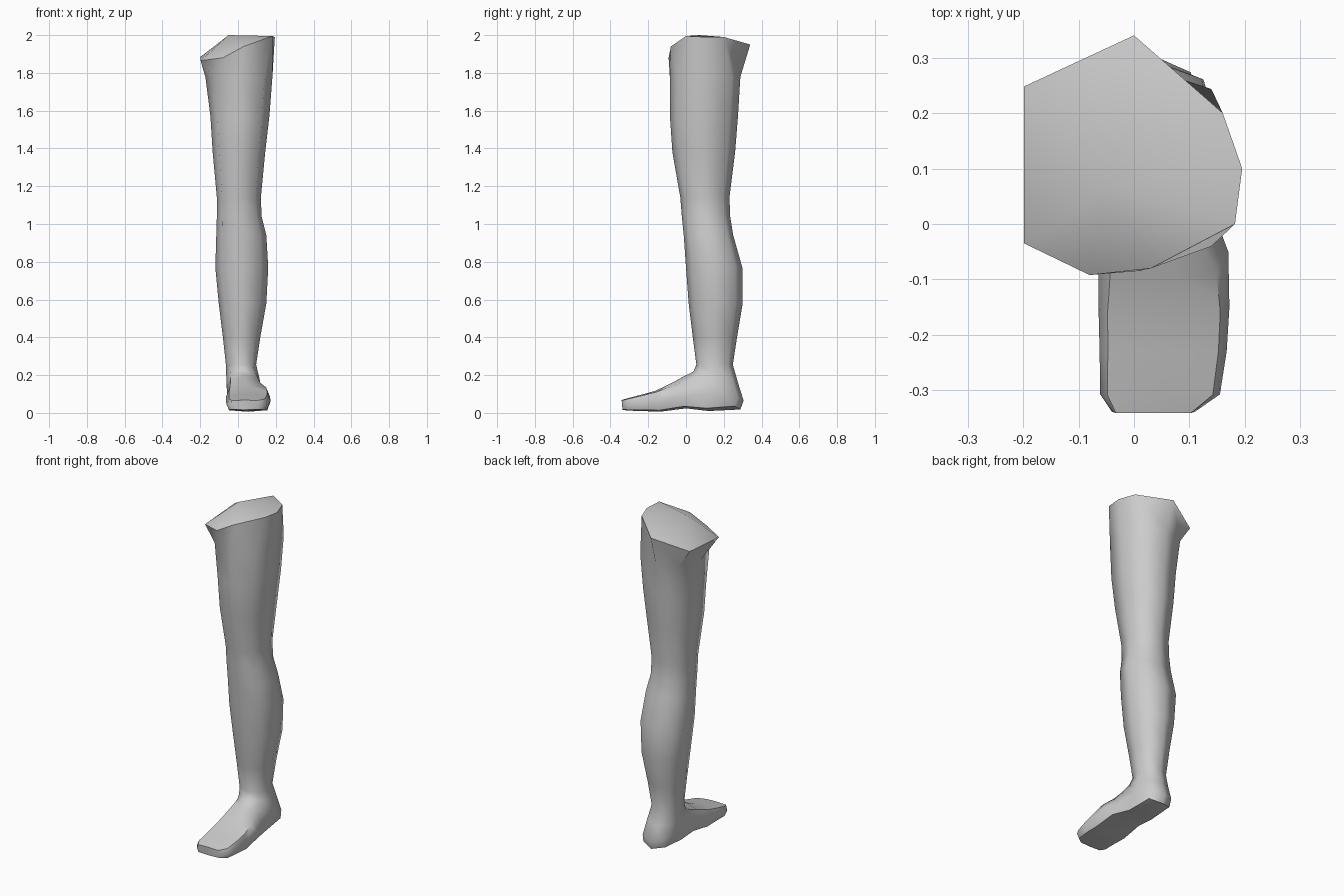
import bpy, bmesh, math

cube = bpy.data.objects.get("Cube")
if cube:
    bpy.data.objects.remove(cube, do_unlink=True)

skin = bpy.data.materials.new("plain grey")
skin.use_nodes = True
GREY = (0.6, 0.6, 0.6, 1.0)
skin.diffuse_color = GREY
skin.node_tree.nodes["Principled BSDF"].inputs["Base Color"].default_value = GREY

SIDES = 8

# Each section: front (y, z), back (y, z), min x, max x, corner fullness
SECTIONS = [
    # thigh
    ((-.085, 1.77), (.288, 1.78), -.172, .182, .76),
    ((-.085, 1.57), (.275, 1.57), -.146, .166, .76),
    ((-.072, 1.38), (.260, 1.38), -.134, .144, .76),
    # knee
    ((-.030, 1.14), (.230, 1.14), -.112, .121, .76),
    ((-.022, 1.04), (.234, 1.04), -.112, .125, .76),
    ((-.012, .94), (.250, .94), -.115, .150, .76),
    # calf and shin
    ((.000, .77), (.298, .77), -.120, .160, .75),
    ((.014, .58), (.300, .58), -.102, .150, .74),
    ((.036, .40), (.270, .40), -.080, .118, .74),
    # ankle, tilting over the heel
    ((.055, .255), (.248, .255), -.064, .096, .75),
    ((.040, .220), (.275, .160), -.062, .112, .76),
    ((.020, .208), (.305, .065), -.060, .122, .78),
    ((-.010, .195), (.288, .018), -.058, .126, .80),
    # instep
    ((-.050, .172), (.120, .010), -.058, .138, .82),
    ((-.100, .146), (.000, .024), -.064, .170, .82),
    # toes
    ((-.160, .118), (-.140, .006), -.064, .172, .86),
    ((-.230, .098), (-.230, .010), -.062, .167, .87),
    ((-.308, .078), (-.306, .012), -.061, .155, .88),
    ((-.341, .068), (-.336, .016), -.040, .110, .90),
]

# Slanted cut at the top of the thigh, from the front towards +x
RIM = [(.03, -.08, 1.94), (.182, 0, 1.995), (.195, .10, 1.99), (.16, .20, 1.99),
       (0, .34, 1.95), (-.198, .248, 1.885), (-.198, -.035, 1.865), (-.08, -.092, 1.88)]


def section_points(front, back, x0, x1, fullness):
    """Rounded outline through the front, back and both side extremes."""
    points = []
    for i in range(SIDES):
        a = 2 * math.pi * i / SIDES
        k = fullness / math.sqrt(.5) if i % 2 else 1
        u, v = math.sin(a) * k, (1 - math.cos(a) * k) / 2
        points.append(((x0 + x1) / 2 + u * (x1 - x0) / 2,
                       front[0] + v * (back[0] - front[0]),
                       front[1] + v * (back[1] - front[1])))
    return points


# Loft the whole leg from the cut down to the toes
bm = bmesh.new()
rings = [[bm.verts.new(p) for p in RIM]]
rings += [[bm.verts.new(p) for p in section_points(*s)] for s in SECTIONS]
for upper, lower in zip(rings, rings[1:]):
    for i in range(SIDES):
        j = (i + 1) % SIDES
        bm.faces.new((upper[i], lower[i], lower[j], upper[j]))

# Raised cap on the cut, flat end on the toes
peak = bm.verts.new((-.05, .07, 2.0))
for i in range(SIDES):
    bm.faces.new((rings[0][i], rings[0][(i + 1) % SIDES], peak))
bm.faces.new(list(reversed(rings[-1])))
bmesh.ops.recalc_face_normals(bm, faces=bm.faces)

mesh = bpy.data.meshes.new("leg")
bm.to_mesh(mesh)
bm.free()
mesh.materials.append(skin)
leg = bpy.data.objects.new("leg", mesh)
bpy.context.collection.objects.link(leg)

bpy.ops.object.select_all(action='DESELECT')
leg.select_set(True)
bpy.context.view_layer.objects.active = leg
bpy.ops.object.shade_smooth_by_angle(angle=math.radians(60))
